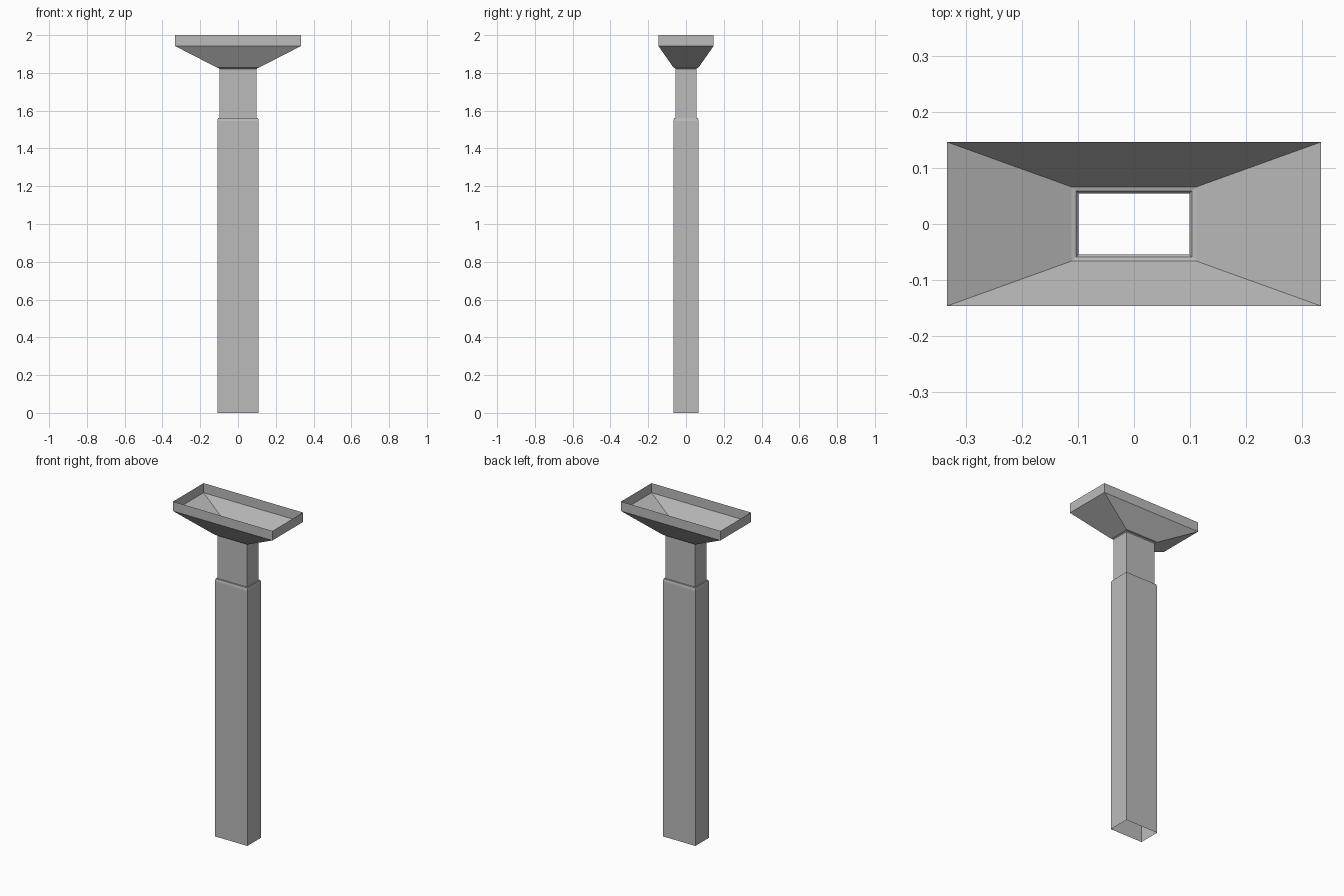
import bpy, bmesh

if "Cube" in bpy.data.objects:
    bpy.data.objects.remove(bpy.data.objects["Cube"])

grey = bpy.data.materials.new("plain grey")
grey.diffuse_color = (0.5, 0.5, 0.5, 1)
grey.use_nodes = True
grey.node_tree.nodes["Principled BSDF"].inputs["Base Color"].default_value = grey.diffuse_color


def shell(name, rings):
    """Open rectangular tube through (half width, half depth, height) rings."""
    bm = bmesh.new()
    loops = [[bm.verts.new((sx * x, sy * y, z))
              for sx, sy in ((-1, -1), (1, -1), (1, 1), (-1, 1))]
             for x, y, z in rings]
    for low, high in zip(loops, loops[1:]):
        for i in range(4):
            j = (i + 1) % 4
            bm.faces.new((low[i], low[j], high[j], high[i]))
    mesh = bpy.data.meshes.new(name)
    bm.to_mesh(mesh)
    bm.free()
    mesh.materials.append(grey)
    obj = bpy.data.objects.new(name, mesh)
    bpy.context.collection.objects.link(obj)
    return obj


# Long hollow post, open at the foot, with a chamfered shoulder
shell("post", [(0.109, 0.066, 0), (0.109, 0.066, 1.546),
               (0.106, 0.063, 1.562), (0.099, 0.0545, 1.562)])

# Narrower neck with a small chamfer under the funnel
shell("neck", [(0.099, 0.0545, 1.562), (0.099, 0.0545, 1.821),
               (0.103, 0.0585, 1.826), (0.111, 0.066, 1.828)])

# Open flared funnel with an upright rim
shell("funnel", [(0.111, 0.066, 1.828), (0.333, 0.146, 1.942),
                 (0.333, 0.146, 2.0)])
